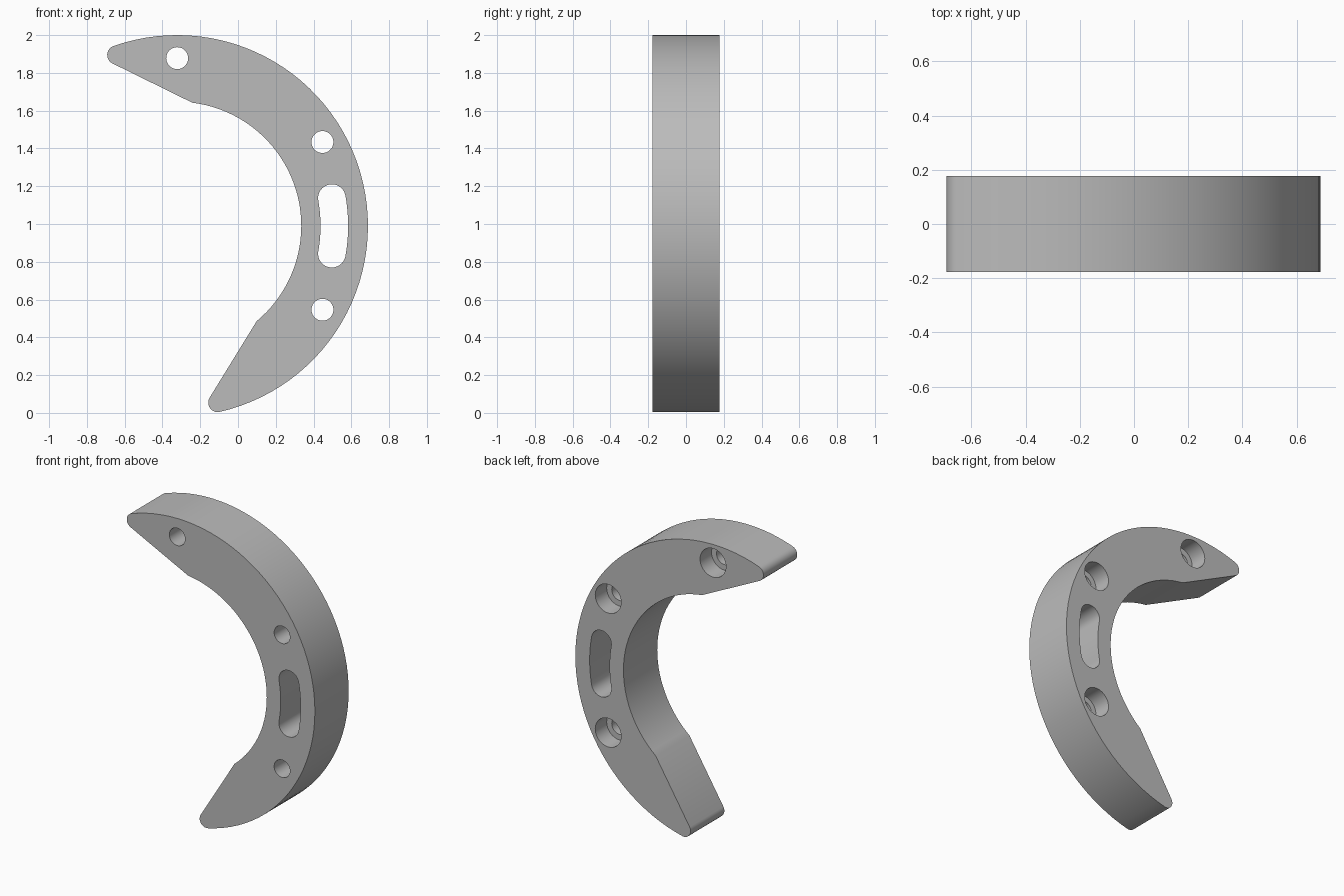
import bpy
import bmesh
from math import radians, cos, sin
from mathutils import Vector

default = bpy.data.objects.get("Cube")
if default:
    bpy.data.objects.remove(default, do_unlink=True)

CENTRE = Vector((-0.322, 0.99))   # shared centre of the arcs, in x and z
OUTER, INNER, BOLT_RADIUS, SLOT_RADIUS = 1.01, 0.657, 0.888, 0.832
HALF = 0.177                      # half thickness
TIP = 0.05
SLOT_HALF = 0.073


def polar(radius, angle):
    return CENTRE + radius * Vector((cos(radians(angle)), sin(radians(angle))))


def arc(centre, radius, start, end, steps):
    """Points on an arc, angles in degrees."""
    angles = [radians(start + (end - start) * i / steps) for i in range(steps + 1)]
    return [centre + radius * Vector((cos(a), sin(a))) for a in angles]


def prism(name, points, front, back):
    """Extrude an x-z outline from y = front to y = back."""
    bm = bmesh.new()
    face = bm.faces.new([bm.verts.new((p.x, front, p.y)) for p in points])
    moved = bmesh.ops.extrude_face_region(bm, geom=[face])["geom"]
    verts = [v for v in moved if isinstance(v, bmesh.types.BMVert)]
    bmesh.ops.translate(bm, verts=verts, vec=(0, back - front, 0))
    bmesh.ops.recalc_face_normals(bm, faces=bm.faces)
    mesh = bpy.data.meshes.new(name)
    bm.to_mesh(mesh)
    bm.free()
    obj = bpy.data.objects.new(name, mesh)
    bpy.context.collection.objects.link(obj)
    return obj


# Crescent outline: outer arc, rounded upper tip, inner arc, rounded lower tip
low, high = -77.1, 109.5
outline = arc(CENTRE, OUTER, low, high, 56)
outline += arc(polar(OUTER - TIP, high), TIP, high, 244, 10)[1:]
outline += arc(CENTRE, INNER, 83, -50.2, 40)
outline += arc(polar(OUTER - TIP, low), TIP, 148.6, 360 + low, 10)[:-1]
body = prism("crescent_bracket", outline, -HALF, HALF)

# Bolt holes with counterbores on the back
cutters = []
for angle in (90, 30, -30):
    spot = polar(BOLT_RADIUS, angle)
    hole = arc(spot, 0.058, 0, 360, 36)[:-1]
    bore = arc(spot, 0.095, 0, 360, 40)[:-1]
    cutters.append(prism("bolt_hole_cutter", hole, -HALF - 0.1, HALF + 0.1))
    cutters.append(prism("counterbore_cutter", bore, HALF - 0.12, HALF + 0.1))

# Curved slot between the two lower bolt holes
span = 10.2
slot = arc(CENTRE, SLOT_RADIUS + SLOT_HALF, -span, span, 10)
slot += arc(polar(SLOT_RADIUS, span), SLOT_HALF, span, 180 + span, 16)[1:]
slot += arc(CENTRE, SLOT_RADIUS - SLOT_HALF, span, -span, 10)[1:]
slot += arc(polar(SLOT_RADIUS, -span), SLOT_HALF, 180 - span, 360 - span, 16)[1:-1]
cutters.append(prism("slot_cutter", slot, -HALF - 0.1, HALF + 0.1))

# Cut the openings
bpy.context.view_layer.objects.active = body
body.select_set(True)
for cutter in cutters:
    cutter.hide_render = True
    cut = body.modifiers.new("cut", "BOOLEAN")
    cut.operation = "DIFFERENCE"
    cut.solver = "EXACT"
    cut.object = cutter
    bpy.ops.object.modifier_apply(modifier=cut.name)
    bpy.data.objects.remove(cutter, do_unlink=True)

# Plain grey finish
grey = bpy.data.materials.new("plain_grey")
grey.use_nodes = True
colour = (0.5, 0.5, 0.5, 1)
grey.diffuse_color = colour
grey.node_tree.nodes["Principled BSDF"].inputs["Base Color"].default_value = colour
body.data.materials.clear()
body.data.materials.append(grey)
bpy.ops.object.shade_smooth_by_angle(angle=radians(25))
